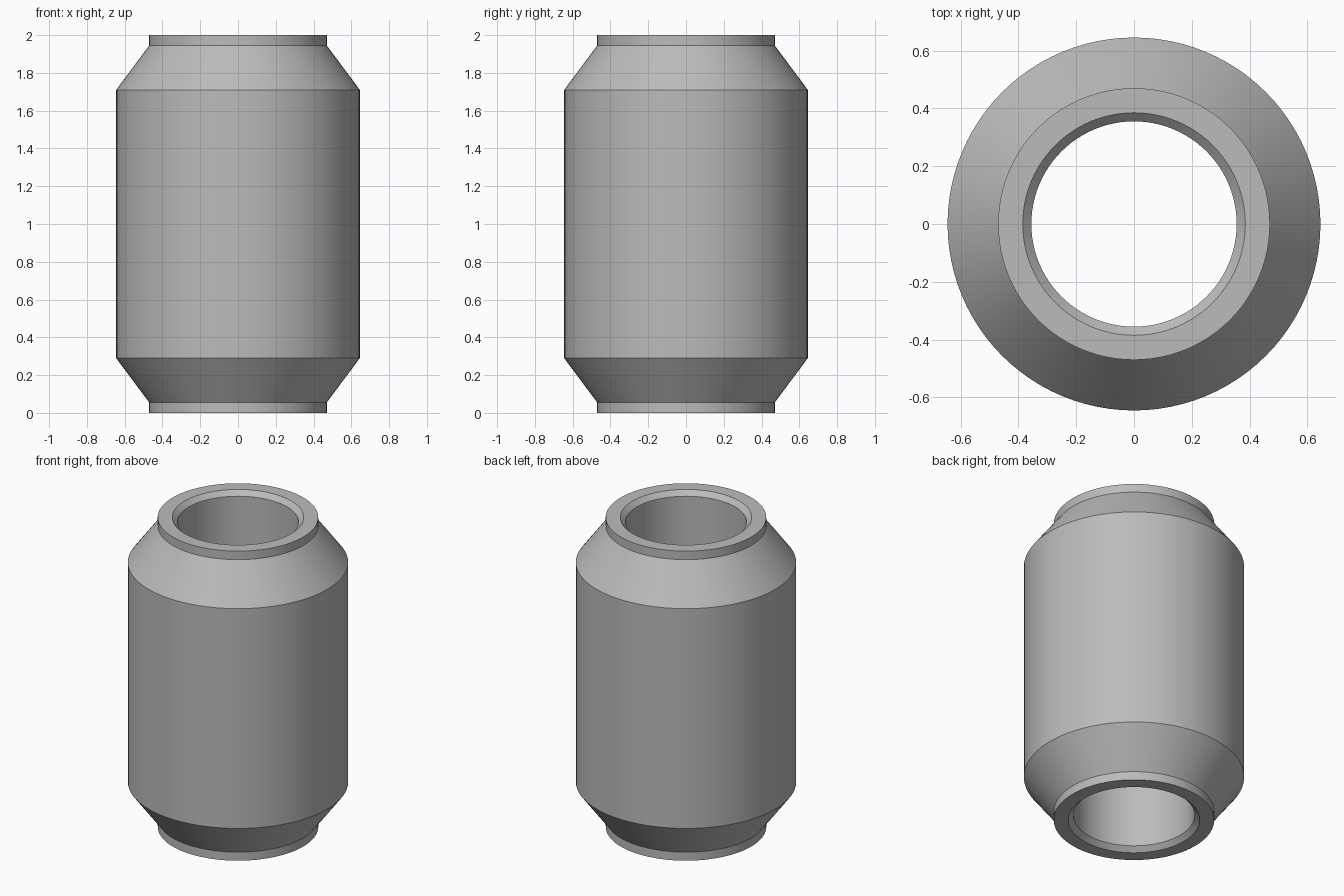
import bpy
import bmesh
import math

cube = bpy.data.objects.get("Cube")
if cube:
    bpy.data.objects.remove(cube, do_unlink=True)

SEGMENTS = 96

# Plain grey metal
metal = bpy.data.materials.new("grey_metal")
metal.use_nodes = True
grey = (0.5, 0.5, 0.5, 1.0)
metal.diffuse_color = grey
metal.node_tree.nodes["Principled BSDF"].inputs["Base Color"].default_value = grey

# Upper half of the wall section, from the bore out to the body (radius, height)
upper = [(0.355, 1.97), (0.385, 2.0), (0.47, 2.0),
         (0.47, 1.945), (0.645, 1.71)]
# Lower half mirrors it about mid height
section = upper + [(r, 2.0 - z) for r, z in reversed(upper)]

# Spin the closed section into a hollow sleeve
bm = bmesh.new()
verts = [bm.verts.new((r, 0, z)) for r, z in section]
edges = [bm.edges.new((verts[i - 1], verts[i])) for i in range(len(verts))]
bmesh.ops.spin(bm, geom=verts + edges, cent=(0, 0, 0), axis=(0, 0, 1),
               angle=math.tau, steps=SEGMENTS, use_merge=True)
bmesh.ops.remove_doubles(bm, verts=bm.verts, dist=0.0001)
bmesh.ops.recalc_face_normals(bm, faces=bm.faces)

mesh = bpy.data.meshes.new("hollow_sleeve")
bm.to_mesh(mesh)
bm.free()
mesh.materials.append(metal)
sleeve = bpy.data.objects.new("hollow_sleeve", mesh)
bpy.context.collection.objects.link(sleeve)

# Smooth around, sharp at the rims and shoulders
bpy.ops.object.select_all(action='DESELECT')
sleeve.select_set(True)
bpy.context.view_layer.objects.active = sleeve
bpy.ops.object.shade_smooth_by_angle(angle=math.radians(25))
